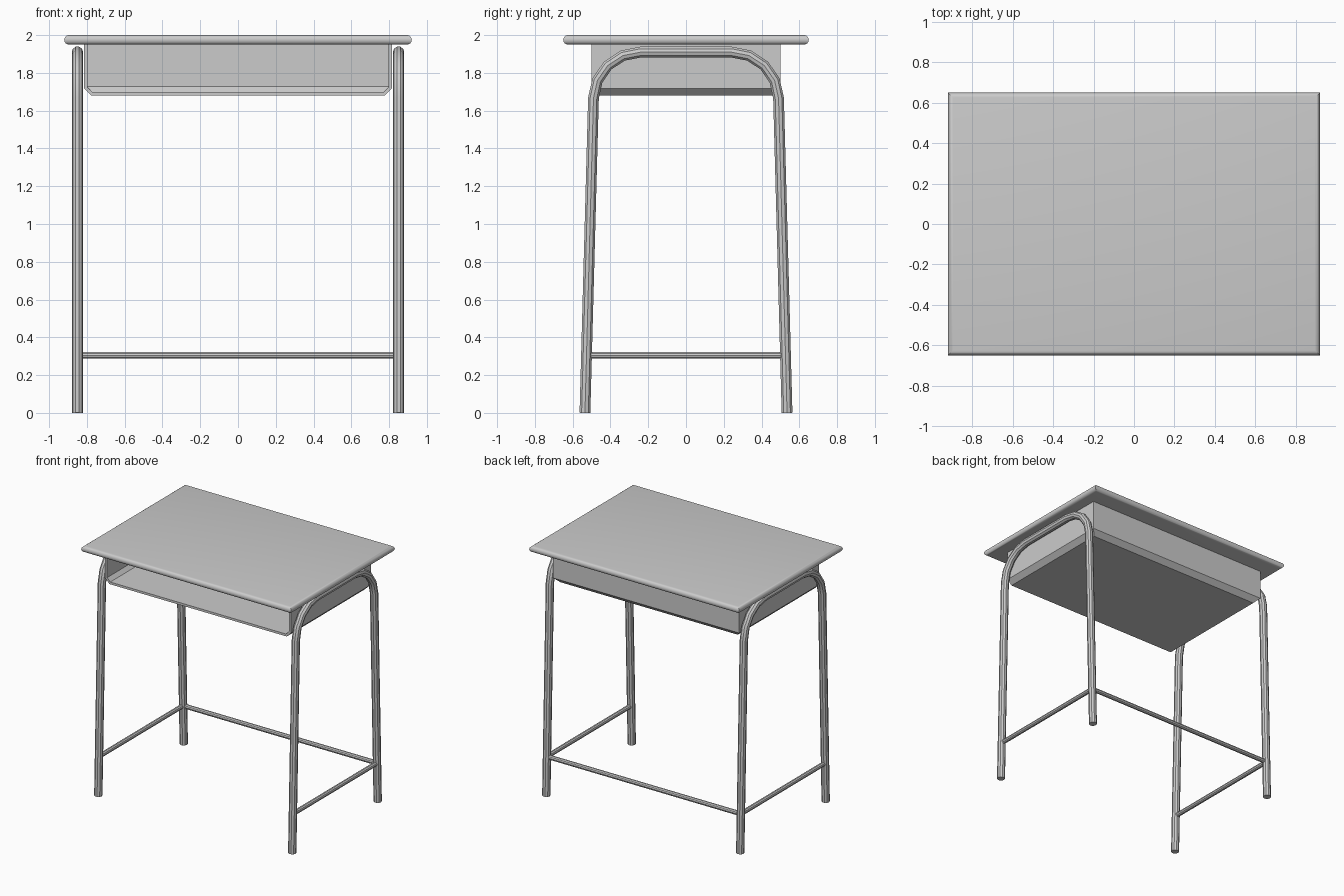
import bpy
import bmesh
from math import sin, cos, pi, radians

cube = bpy.data.objects.get("Cube")
if cube:
    bpy.data.objects.remove(cube, do_unlink=True)

# Single material
grey = bpy.data.materials.new("plain_grey")
grey.use_nodes = True
colour = (0.6, 0.6, 0.6, 1)
grey.diffuse_color = colour
grey.node_tree.nodes["Principled BSDF"].inputs["Base Color"].default_value = colour


def select_only(obj):
    bpy.ops.object.select_all(action="DESELECT")
    obj.select_set(True)
    bpy.context.view_layer.objects.active = obj


def finish(name, bm):
    bmesh.ops.recalc_face_normals(bm, faces=bm.faces)
    mesh = bpy.data.meshes.new(name)
    bm.to_mesh(mesh)
    bm.free()
    mesh.materials.append(grey)
    obj = bpy.data.objects.new(name, mesh)
    bpy.context.collection.objects.link(obj)
    return obj


def smooth(obj, angle=35):
    select_only(obj)
    bpy.ops.object.shade_smooth_by_angle(angle=radians(angle))


def tubes(name, paths, radius):
    """Round capped tubes along straight-segment paths, as one mesh."""
    curve = bpy.data.curves.new(name, "CURVE")
    curve.dimensions = "3D"
    curve.bevel_depth = radius
    curve.bevel_resolution = 3
    curve.use_fill_caps = True
    curve.materials.append(grey)
    for path in paths:
        spline = curve.splines.new("POLY")
        spline.points.add(len(path) - 1)
        for point, co in zip(spline.points, path):
            point.co = (*co, 1)
    obj = bpy.data.objects.new(name, curve)
    bpy.context.collection.objects.link(obj)
    select_only(obj)
    bpy.ops.object.convert(target="MESH")
    smooth(bpy.context.object)


# Tabletop: stacked rectangles with a half-round, mitred edge
bm = bmesh.new()
r, steps = 0.025, 8
rings = []
for i in range(steps + 1):
    a = -pi / 2 + pi * i / steps
    x, y, z = 0.895 + r * cos(a), 0.625 + r * cos(a), 1.975 + r * sin(a)
    rings.append([bm.verts.new((sx * x, sy * y, z))
                  for sx, sy in ((-1, -1), (1, -1), (1, 1), (-1, 1))])
for low, high in zip(rings, rings[1:]):
    for j in range(4):
        k = (j + 1) % 4
        bm.faces.new((low[j], low[k], high[k], high[j]))
bm.faces.new(rings[0][::-1])
bm.faces.new(rings[-1])
smooth(finish("tabletop", bm))

# Storage tray: chamfered box, open at the front and under the top
bm = bmesh.new()
bmesh.ops.create_cube(bm, size=1)
for v in bm.verts:
    v.co = (v.co.x * 1.63, v.co.y * 1.0, 1.815 + v.co.z * 0.27)
open_faces = [f for f in bm.faces if f.normal.z > 0.5 or f.normal.y < -0.5]
bmesh.ops.delete(bm, geom=open_faces, context="FACES")
bottom = [e for e in bm.edges
          if all(v.co.z < 1.7 for v in e.verts) and len(e.link_faces) == 2]
bmesh.ops.bevel(bm, geom=bottom, offset=0.038, segments=1, affect="EDGES")
tray = finish("storage_tray", bm)
# Keep the shell's outside facing outward
if any(p.normal.z > 0.9 for p in tray.data.polygons):
    tray.data.flip_normals()
wall = tray.modifiers.new("wall", "SOLIDIFY")
wall.thickness = 0.018
wall.offset = -1
wall.use_even_offset = True

# Leg frames: one bent tube on each side
half = [(0.535, 0)]
for i in range(5):
    a = radians(1.5) + (pi / 2 - radians(1.5)) * i / 4
    half.append((0.24 + 0.25 * cos(a), 1.66 + 0.25 * sin(a)))
outline = half + [(-y, z) for y, z in reversed(half)]
for side, x in (("left", 0.85), ("right", -0.85)):
    tubes(side + "_leg_frame", [[(x, y, z) for y, z in outline]], 0.03)

# Lower rails: one on each side and one at the back
b, h = 0.527, 0.305
for side, x in (("left", 0.85), ("right", -0.85)):
    tubes(side + "_rail", [[(x, -b, h), (x, b, h)]], 0.018)
tubes("back_rail", [[(-0.85, b, h), (0.85, b, h)]], 0.018)
